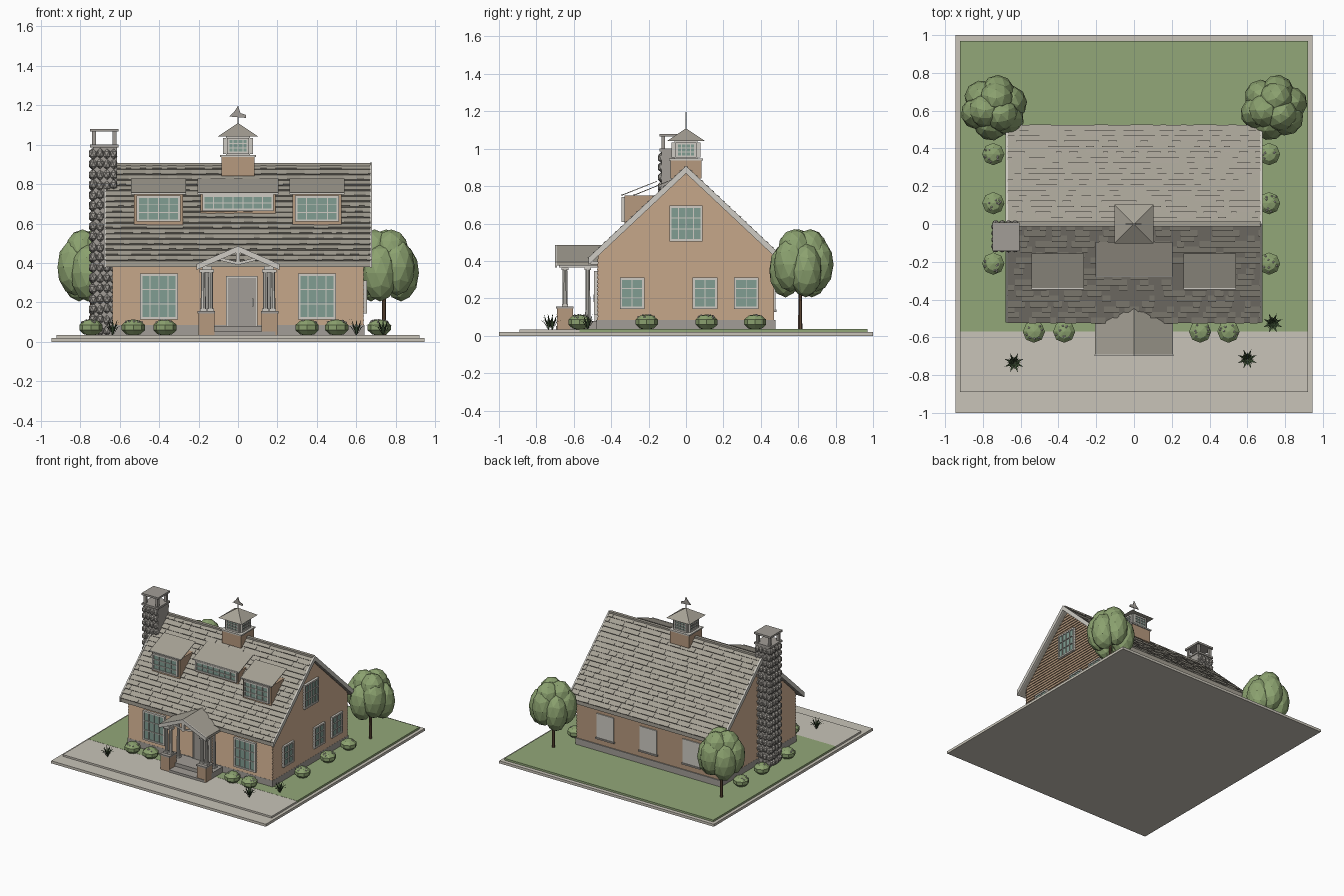
import bpy, bmesh, math, random
from mathutils import Matrix, Vector

random.seed(4)
if "Cube" in bpy.data.objects:
    bpy.data.objects.remove(bpy.data.objects["Cube"])


def material(name, r, g, b):
    m = bpy.data.materials.new(name)
    m.use_nodes = True
    m.diffuse_color = (r, g, b, 1)
    m.node_tree.nodes["Principled BSDF"].inputs["Base Color"].default_value = (r, g, b, 1)
    return m


PAVING = material("pale paving", .58, .55, .48)
GRASS = material("lawn green", .29, .39, .19)
SHINGLE = material("grey shingle", .38, .355, .3)
WALL = material("tan siding", .47, .32, .21)
TRIM = material("light trim", .62, .6, .55)
STONE = material("warm grey stone", .36, .34, .31)
GLASS = material("teal glass", .22, .34, .29)
LEAF = material("leaf green", .26, .36, .16)
DARK = material("dark leaf", .04, .07, .03)
BARK = material("brown bark", .12, .07, .04)


def finish(name, bm, mat, matrix=None):
    if matrix:
        bm.transform(matrix)
    bmesh.ops.recalc_face_normals(bm, faces=bm.faces)
    me = bpy.data.meshes.new(name)
    bm.to_mesh(me)
    bm.free()
    me.materials.append(mat)
    ob = bpy.data.objects.new(name, me)
    bpy.context.collection.objects.link(ob)
    return ob


def box(bm, x0, x1, y0, y1, z0, z1):
    mid = Vector((x0 + x1, y0 + y1, z0 + z1)) / 2
    size = Matrix.Diagonal((x1 - x0, y1 - y0, z1 - z0, 1))
    bmesh.ops.create_cube(bm, size=1, matrix=Matrix.Translation(mid) @ size)


def boxes(name, mat, *dims):
    bm = bmesh.new()
    for d in dims:
        box(bm, *d)
    return finish(name, bm, mat)


def prism(bm, pts, a, b, axis="x"):
    """Extrude a profile of (across, up) points along x or y."""
    def place(p, t):
        return (t, p[0], p[1]) if axis == "x" else (p[0], t, p[1])
    ends = [[bm.verts.new(place(p, t)) for p in pts] for t in (a, b)]
    bm.faces.new(ends[0])
    bm.faces.new(ends[1][::-1])
    for i in range(len(pts)):
        j = (i + 1) % len(pts)
        bm.faces.new((ends[0][i], ends[0][j], ends[1][j], ends[1][i]))


def chevron(half, eave, ridge, thick):
    return [(-half, eave), (0, ridge), (half, eave),
            (half, eave - thick), (0, ridge - thick), (-half, eave - thick)]


def blob(bm, pos, scale, detail=2):
    m = Matrix.Translation(pos) @ Matrix.Rotation(random.uniform(0, 6), 4, "Z") @ Matrix.Diagonal((*scale, 1))
    bmesh.ops.create_icosphere(bm, subdivisions=detail, radius=1, matrix=m)


def rod(bm, pos, r1, r2, h, seg=10):
    bmesh.ops.create_cone(bm, cap_ends=True, segments=seg, radius1=r1, radius2=r2, depth=h,
                          matrix=Matrix.Translation(Vector(pos) + Vector((0, 0, h / 2))))


def window(name, x, y, z, w, h, cols, rows, turn=0):
    """Glazed window with bars; (x, y, z) is the sill centre, turn 0 faces the front."""
    m = Matrix.Translation((x, y, z)) @ Matrix.Rotation(turn, 4, "Z")
    bm = bmesh.new()
    box(bm, -w / 2, w / 2, -.008, .01, 0, h)
    finish(name + "_glass", bm, GLASS, m)
    bm = bmesh.new()
    for i in range(cols + 1):
        c, t = -w / 2 + w * i / cols, .006 if i in (0, cols) else .0025
        box(bm, c - t, c + t, -.015, .01, 0, h)
    for i in range(rows + 1):
        c, t = h * i / rows, .006 if i in (0, rows) else .0025
        box(bm, -w / 2 - t, w / 2 + t, -.015, .01, c - t, c + t)
    finish(name + "_frame", bm, TRIM, m)


# Plot
boxes("plot_base", PAVING, (-.945, .945, -1, 1, 0, .02))
boxes("lawn", GRASS, (-.92, .92, -.57, .97, .02, .035))
boxes("forecourt", PAVING, (-.92, .92, -.89, -.57, .02, .034))

# House body with lapped siding on the front and gables
RIDGE, EAVE, HALF = .9, .41, .52
SLOPE = (RIDGE - EAVE) / HALF
boxes("foundation", STONE, (-.64, .64, -.478, .478, .03, .085))
bm = bmesh.new()
top = RIDGE - .03 - .47 * SLOPE
prism(bm, [(-.47, .08), (.47, .08), (.47, top), (0, RIDGE - .03), (-.47, top)], -.632, .632)
finish("house_walls", bm, WALL)


def siding(name, width, z0, z1, matrix):
    bm, step, z = bmesh.new(), .022, z0
    while z + step < z1:
        a, b = width(z), width(z + step)
        v = [bm.verts.new(p) for p in ((-a, 0, z), (a, 0, z), (a, -.007, z), (-a, -.007, z),
                                       (-b, 0, z + step), (b, 0, z + step))]
        for f in ((0, 1, 2, 3), (3, 2, 5, 4), (0, 4, 5, 1), (0, 3, 4), (1, 5, 2)):
            bm.faces.new([v[i] for i in f])
        z += step
    finish(name, bm, WALL, matrix)


def gable_width(z):
    return min(.47, (RIDGE - .03 - z) / SLOPE)


siding("front_siding", lambda z: .635, .085, top, Matrix.Translation((0, -.47, 0)))
for side, s in (("left", 1), ("right", -1)):
    turn = Matrix.Rotation(s * math.pi / 2, 4, "Z")
    siding(side + "_gable_siding", gable_width, .085, .865, Matrix.Translation((s * .632, 0, 0)) @ turn)

# Main roof, shingle courses and rake boards
bm = bmesh.new()
prism(bm, chevron(HALF, EAVE, RIDGE, .03), -.67, .67)
finish("main_roof", bm, SHINGLE)
length, courses = math.hypot(HALF, RIDGE - EAVE), 18
for side, s in (("front", -1), ("back", 1)):
    bm = bmesh.new()
    down = Vector((0, s * HALF, EAVE - RIDGE)).normalized()
    out = Vector((0, s * (RIDGE - EAVE), HALF)).normalized()
    for i in range(courses):
        x = -.67
        while x < .669:
            x1 = min(.67, x + random.uniform(.025, .05))
            lift, a, b = random.choice((.006, .011)), i * length / courses, (i + 1) * length / courses
            tri = [(a, 0), (b, 0), (b, lift)]
            ends = [[bm.verts.new(Vector((t, 0, RIDGE)) + down * d + out * n) for d, n in tri] for t in (x, x1)]
            bm.faces.new(ends[0])
            bm.faces.new(ends[1])
            for j in range(3):
                k = (j + 1) % 3
                bm.faces.new((ends[0][j], ends[0][k], ends[1][k], ends[1][j]))
            x = x1
    finish(side + "_shingles", bm, SHINGLE)
bm = bmesh.new()
for s in (-1, 1):
    prism(bm, chevron(HALF + .002, EAVE + .008, RIDGE + .008, .04), s * .668, s * .68)
finish("rake_boards", bm, TRIM)
boxes("ridge_cap", SHINGLE, (-.67, .67, -.012, .012, RIDGE - .01, RIDGE + .006))
boxes("rafter_tails", TRIM, *[(x / 100 - .006, x / 100 + .006, min(s * .46, s * .51), max(s * .46, s * .51), .382, .4)
                              for s in (-1, 1) for x in range(-60, 61, 6)])

# Windows
for s in (-1, 1):
    window("front_window", s * .4, -.476, .12, .18, .22, 4, 3)
for y in (-.288, .102, .322):
    window("gable_window", .638, y, .15, .12, .155, 2, 3, math.pi / 2)
window("attic_window", .638, 0, .51, .165, .18, 4, 3, math.pi / 2)
boxes("back_panels", TRIM, *[(x - .075, x + .075, .465, .478, .14, .33) for x in (-.38, 0, .38)])
boxes("back_panel_sills", STONE, *[(x - .082, x + .082, .465, .484, .128, .14) for x in (-.38, 0, .38)])

# Shed dormers
for name, x, half, front, z0, rear, w, h, cols in (
        ("right_dormer", -.403, .125, -.33, .6, -.155, .21, .12, 4),
        ("centre_dormer", 0, .19, -.265, .655, -.095, .35, .07, 7),
        ("left_dormer", .4, .125, -.33, .6, -.155, .21, .12, 4)):
    bm = bmesh.new()
    prism(bm, [(front, z0 - .02), (front, .75), (-(RIDGE - .75) / SLOPE + .01, .75)], x - half, x + half)
    finish(name + "_walls", bm, WALL)
    bm = bmesh.new()
    prism(bm, [(front - .01, .755), (rear, .828), (rear, .824), (front - .01, .75)], x - half - .014, x + half + .014)
    finish(name + "_roof", bm, SHINGLE)
    boxes(name + "_fascia", TRIM, (x - half - .014, x + half + .014, front - .016, front - .009, .748, .757))
    window(name + "_window", x, front, z0 + .015, w, h, cols, 3 if h > .1 else 2)

# Cupola with weathervane
boxes("cupola_base", WALL, (-.083, .083, -.083, .083, .84, .94))
boxes("cupola_lantern", TRIM, (-.062, .062, -.062, .062, .94, 1.045), (-.09, .09, -.09, .09, .938, .948))
for i in range(4):
    a = i * math.pi / 2
    window("cupola_window", .062 * math.sin(a), -.062 * math.cos(a), .958, .1, .07, 4, 3, a)
bm = bmesh.new()
bmesh.ops.create_cone(bm, cap_ends=True, segments=4, radius1=.145, radius2=.008, depth=.065,
                      matrix=Matrix.Translation((0, 0, 1.073)) @ Matrix.Rotation(math.pi / 4, 4, "Z"))
finish("cupola_roof", bm, SHINGLE)
bm = bmesh.new()
rod(bm, (0, 0, 1.09), .004, .003, .105, 6)
prism(bm, [(-.045, 1.142), (.04, 1.135), (.04, 1.15), (.012, 1.16), (0, 1.195), (-.02, 1.165)], -.003, .003, "y")
finish("weathervane", bm, STONE)

# Chimney with rounded stones on its three outer faces
boxes("chimney_core", STONE, (-.735, -.612, -.13, 0, .03, .99))
bm = bmesh.new()
for row in range(18):
    z = .06 + row * .0525
    for k in range(4):
        c, j = (k + .5) * .0345, random.uniform(-.005, .005)
        for p in ((-.738, -.135 + c, z + j), (-.75 + c, -.132, z + j), (-.75 + c, .002, z - j)):
            blob(bm, p, (.02, .02, .027), 1)
finish("chimney_stones", bm, STONE)
boxes("chimney_cap", STONE, (-.75, -.605, -.142, .008, 1.065, 1.08), (-.75, -.605, -.142, .008, .985, 1),
      *[(x, x + .02, y, y + .02, 1, 1.065) for x in (-.74, -.635) for y in (-.132, -.022)])

# Porch
boxes("porch_floor", STONE, (-.2, .2, -.62, -.47, .03, .08), (-.12, .19, -.695, -.61, .03, .052))
boxes("porch_pedestals", WALL, *[(s * .16 - .04, s * .16 + .04, -.69, -.605, .03, .145) for s in (-1, 1)])
boxes("pedestal_caps", STONE, *[(s * .16 - .044, s * .16 + .044, -.694, -.601, .145, .157) for s in (-1, 1)])
bm = bmesh.new()
for s in (-1, 1):
    for x, y, z in ((.176, -.647, .157), (.139, -.647, .157), (.157, -.525, .08)):
        rod(bm, (s * x, y, z), .014, .012, .36 - z)
        box(bm, s * x - .017, s * x + .017, y - .017, y + .017, z, z + .012)
        box(bm, s * x - .018, s * x + .018, y - .018, y + .018, .352, .366)
    box(bm, s * .157 - .025, s * .157 + .025, -.68, -.47, .364, .386)
finish("porch_columns", bm, TRIM)
bm = bmesh.new()
prism(bm, chevron(.207, .395, .485, .02), -.69, -.43, "y")
finish("porch_roof", bm, SHINGLE)
bm = bmesh.new()
prism(bm, chevron(.209, .395, .486, .03), -.7, -.69, "y")
box(bm, -.009, .009, -.695, -.675, .39, .46)
for s in (-1, 1):
    prism(bm, [(0, .39), (0, .405), (s * .1, .43), (s * .1, .415)], -.69, -.68, "y")
finish("porch_gable_truss", bm, TRIM)
boxes("door", STONE, (-.05, .09, -.485, -.46, .08, .325))
boxes("door_frame", TRIM, (-.06, -.05, -.488, -.46, .08, .335), (.09, .1, -.488, -.46, .08, .335),
      (-.06, .1, -.488, -.46, .325, .335))
boxes("door_handle", TRIM, (.072, .078, -.495, -.48, .18, .22))

# Trees
for s in (-1, 1):
    bm = bmesh.new()
    rod(bm, (s * .74, .61, .03), .012, .008, .3, 7)
    finish("tree_trunk", bm, BARK)
    bm = bmesh.new()
    for i in range(6):
        a = i * math.pi / 3 + .3
        blob(bm, (s * .74 + .09 * math.cos(a), .615 + .085 * math.sin(a), .35 + .03 * (i % 2)), (.092, .088, .145))
        if i % 2:
            blob(bm, (s * .74 + .05 * math.cos(a), .615 + .05 * math.sin(a), .46), (.09, .09, .11))
    finish("tree_crown", bm, LEAF)

# Shrubs with blossoms
beds = [(s * x, y) for s, x in ((-1, .745), (1, .715)) for y in (.37, .11, -.21)]
beds += [(x, -.57) for x in (-.53, -.37, .35, .5)]
for x, y in beds:
    bm = bmesh.new()
    bmesh.ops.create_uvsphere(bm, u_segments=8, v_segments=5, radius=1,
                              matrix=Matrix.Translation((x, y, .073)) @ Matrix.Diagonal((.062, .062, .042, 1)))
    finish("shrub", bm, LEAF)
    bm = bmesh.new()
    for i in range(8):
        a, r = random.uniform(0, 6.28), random.uniform(.02, .05)
        blob(bm, (x + r * math.cos(a), y + r * math.sin(a), .073 + .04 * math.sqrt(1 - (r / .062) ** 2)), [.006] * 3, 1)
    finish("blossoms", bm, TRIM)

# Spiky grass clumps
for x, y in ((-.635, -.735), (.6, -.715), (.735, -.525)):
    bm = bmesh.new()
    for i in range(16):
        a, r = i * math.tau / 16, .055 if i % 2 else .035
        d, side = Vector((math.cos(a), math.sin(a), 0)), Vector((-math.sin(a), math.cos(a), 0)) * .006
        root, tip = Vector((x, y, .03)), Vector((x, y, .085 if i % 2 else .115)) + d * r
        mid = root + d * r * .5 + Vector((0, 0, .045))
        bm.faces.new([bm.verts.new(p) for p in (root, mid - side, tip, mid + side)])
    finish("grass_clump", bm, DARK)
